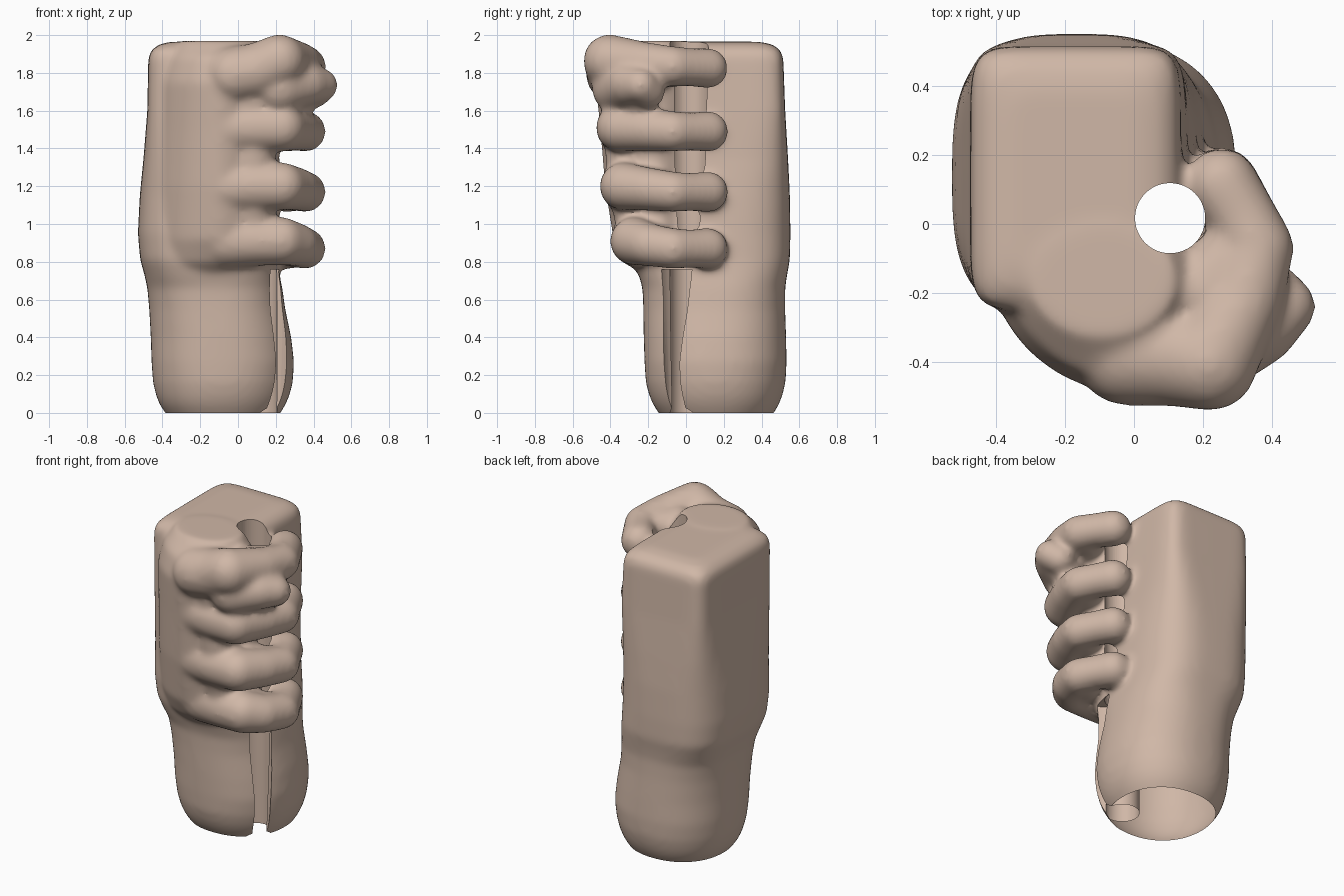
import bpy, bmesh, math

if "Cube" in bpy.data.objects:
    bpy.data.objects.remove(bpy.data.objects["Cube"])

skin = bpy.data.materials.new("tan_skin")
skin.use_nodes = True
colour = (0.63, 0.475, 0.385, 1)
skin.diffuse_color = colour
skin.node_tree.nodes["Principled BSDF"].inputs["Base Color"].default_value = colour

bm = bmesh.new()


def loft(sections, count=64):
    """Stack superellipse rings: height, x range, y range, squareness."""
    rings = []
    for z, x0, x1, y0, y1, n in sections:
        ring = []
        for i in range(count):
            a = math.tau * i / count
            c, s = math.cos(a), math.sin(a)
            x = math.copysign(abs(c) ** (2 / n), c)
            y = math.copysign(abs(s) ** (2 / n), s)
            ring.append(bm.verts.new(((x0 + x1 + x * (x1 - x0)) / 2,
                                      (y0 + y1 + y * (y1 - y0)) / 2, z)))
        rings.append(ring)
    for a, b in zip(rings, rings[1:]):
        for i in range(count):
            j = (i + 1) % count
            bm.faces.new((a[i], a[j], b[j], b[i]))
    bm.faces.new(rings[0][::-1])
    bm.faces.new(rings[-1])


def ball(p, r):
    geo = bmesh.ops.create_icosphere(bm, subdivisions=3, radius=r)
    bmesh.ops.translate(bm, verts=geo["verts"], vec=p)


def limb(points, steps=6):
    """Sweep balls along a path of (x, y, z, radius)."""
    for a, b in zip(points, points[1:]):
        for k in range(steps + 1):
            t = k / steps
            x, y, z, r = (u + (v - u) * t for u, v in zip(a, b))
            ball((x, y, z), r)


# Wrist rising into a square block
loft([
    (-0.08, -.33, .17, -.09, .41, 2.2),
    (0.00, -.385, .225, -.145, .465, 2.2),
    (0.04, -.413, .25, -.172, .49, 2.2),
    (0.09, -.433, .272, -.194, .51, 2.2),
    (0.16, -.45, .29, -.213, .527, 2.2),
    (0.27, -.458, .297, -.22, .533, 2.3),
    (0.40, -.462, .282, -.224, .53, 2.3),
    (0.55, -.47, .25, -.226, .525, 2.4),
    (0.66, -.48, .235, -.23, .525, 2.6),
    (0.73, -.495, .22, -.25, .535, 2.9),
    (0.81, -.518, .205, -.27, .55, 3.1),
    (0.95, -.53, .195, -.28, .553, 3.1),
    (1.15, -.52, .18, -.27, .55, 3.4),
    (1.35, -.50, .16, -.26, .54, 4.5),
    (1.60, -.48, .15, -.25, .525, 7),
    (1.88, -.475, .135, -.25, .515, 8),
    (1.92, -.46, .12, -.24, .50, 8),
    (1.95, -.42, .08, -.20, .46, 8),
    (1.965, -.36, .02, -.14, .39, 8),
])

# Back of the hand joining the fingers
loft([
    (0.72, -.38, .12, -.23, .1, 2),
    (0.80, -.41, .19, -.32, .1, 1.8),
    (0.92, -.42, .22, -.385, .1, 1.7),
    (1.20, -.42, .22, -.43, .1, 1.65),
    (1.50, -.41, .22, -.455, .1, 1.65),
    (1.75, -.40, .22, -.48, .1, 1.65),
    (1.88, -.37, .18, -.44, .1, 1.7),
    (1.97, -.30, .12, -.33, .0, 2),
])
limb([(.08, -.24, .90, .11), (.08, -.30, 1.2, .12), (.07, -.33, 1.65, .12)])

# Curled fingers: knuckle height, tip height, front of knuckle
for zk, zt, front in ((1.51, 1.49, -.48), (1.20, 1.17, -.46), (0.91, 0.87, -.405)):
    limb([(-.22, -.13, zk, .17),
          (-.06, front + .17, zk, .15),
          (.08, front + .14, zk, .135),
          (.23, front + .13, zk, .128),
          (.31, -.20, (zk + zt) / 2, .115),
          (.358, -.07, zt, .108),
          (.31, .03, zt, .102),
          (.255, .115, zt, .11)])
    # Flesh on the inner side of each finger
    limb([(.2, -.2, zk, .11), (.29, -.08, zt, .1)])

# Index finger
limb([(-.20, -.13, 1.75, .16),
      (-.02, -.38, 1.79, .15),
      (.10, -.38, 1.81, .15),
      (.22, -.405, 1.865, .14),
      (.32, -.22, 1.85, .115),
      (.36, -.07, 1.835, .107),
      (.31, .03, 1.83, .102),
      (.255, .115, 1.825, .108)])
limb([(.2, -.2, 1.83, .11), (.29, -.08, 1.82, .1)])

# Thumb tip tucked over the index finger
limb([(.22, -.36, 1.72, .14), (.36, -.30, 1.74, .115),
      (.44, -.24, 1.735, .09), (.40, -.2, 1.70, .09)])
limb([(.18, -.32, 1.65, .12), (.32, -.24, 1.67, .10)])

mesh = bpy.data.meshes.new("fist")
bm.to_mesh(mesh)
bm.free()
fist = bpy.data.objects.new("fist_holder", mesh)
bpy.context.collection.objects.link(fist)

# Blend all the volumes into one smooth skin
remesh = fist.modifiers.new("blend", "REMESH")
remesh.mode = "VOXEL"
remesh.voxel_size = 0.016
soften = fist.modifiers.new("soften", "SMOOTH")
soften.factor = 0.5
soften.iterations = 18


# Cutters for the grip hole and the slot that opens it along the wrist
def cut_with(ob, name):
    ob.name = name
    ob.hide_render = True
    cut = fist.modifiers.new(name, "BOOLEAN")
    cut.operation = "DIFFERENCE"
    cut.solver = "EXACT"
    cut.object = ob


bpy.ops.mesh.primitive_cylinder_add(vertices=48, radius=0.102, depth=3,
                                    location=(.105, .017, 1))
hole = bpy.context.object
bpy.ops.mesh.primitive_cone_add(vertices=32, radius1=.035, radius2=.08, depth=.96,
                                location=(.195, -.05, .28),
                                rotation=(0, 0, math.radians(-37)))
slot = bpy.context.object
slot.scale.x = 1.6
cut_with(hole, "grip_hole_cutter")
cut_with(slot, "wrist_slot_cutter")

# Bake the shape and remove the helpers
bpy.context.view_layer.update()
deps = bpy.context.evaluated_depsgraph_get()
final = bpy.data.meshes.new_from_object(fist.evaluated_get(deps))
fist.modifiers.clear()
for helper in (hole, slot):
    bpy.data.objects.remove(helper)

# Trim the wrist flat, leaving it open underneath
bm = bmesh.new()
bm.from_mesh(final)
bmesh.ops.bisect_plane(bm, geom=bm.verts[:] + bm.edges[:] + bm.faces[:],
                       plane_co=(0, 0, 0), plane_no=(0, 0, 1), clear_inner=True)
bm.to_mesh(final)
bm.free()
fist.data = final
final.materials.clear()
final.materials.append(skin)
final.polygons.foreach_set("material_index", [0] * len(final.polygons))

bpy.ops.object.select_all(action="DESELECT")
fist.select_set(True)
bpy.context.view_layer.objects.active = fist
bpy.ops.object.shade_smooth_by_angle(angle=math.radians(40))
